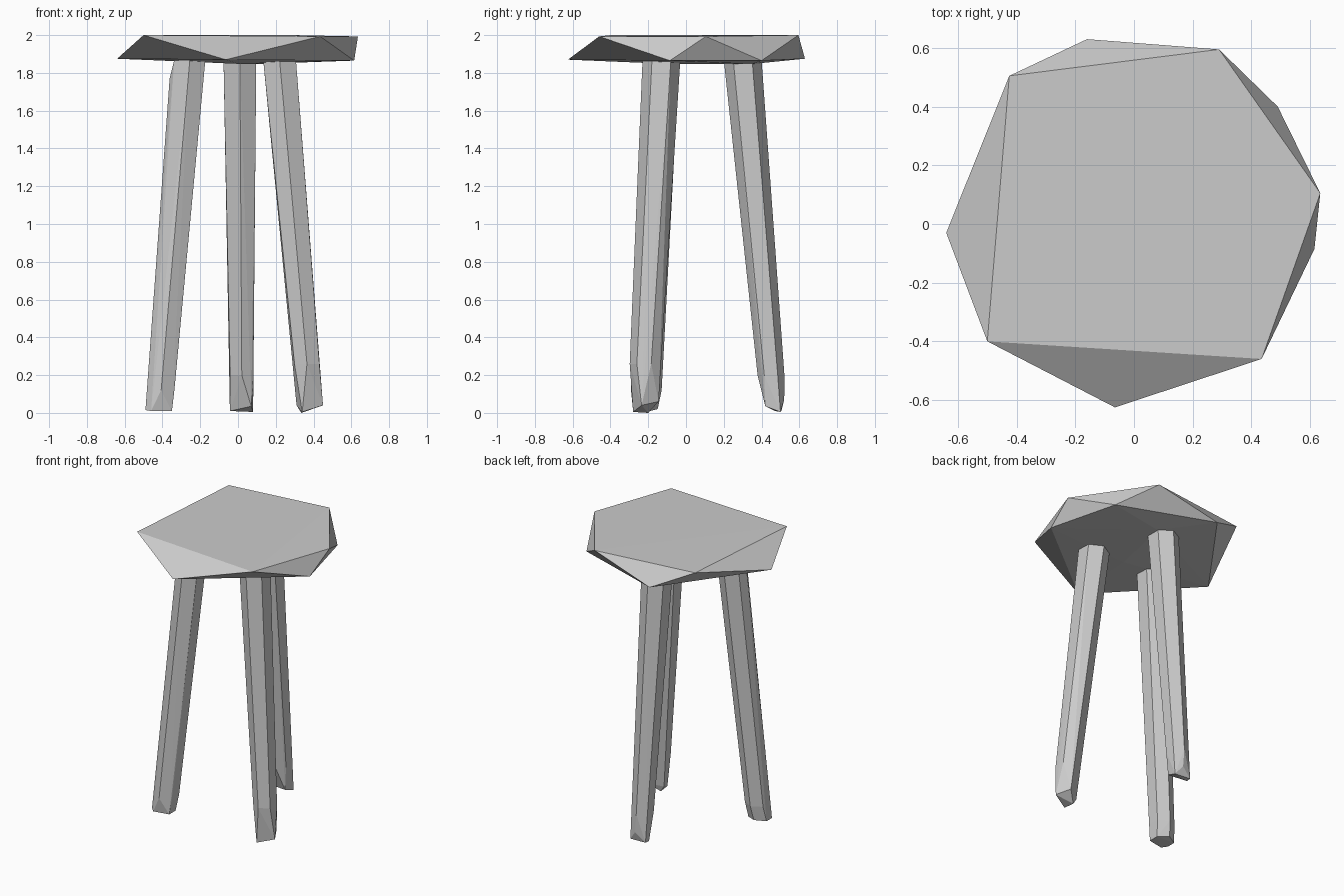
import bpy, bmesh
from math import cos, sin, pi

if "Cube" in bpy.data.objects:
    bpy.data.objects.remove(bpy.data.objects["Cube"])


def hull(name, points):
    """Faceted solid wrapped around a few points."""
    bm = bmesh.new()
    for p in points:
        bm.verts.new(p)
    res = bmesh.ops.convex_hull(bm, input=bm.verts[:])
    loose = {g for g in res["geom_interior"] + res["geom_unused"]
             if isinstance(g, bmesh.types.BMVert)}
    bmesh.ops.delete(bm, geom=list(loose), context='VERTS')
    bmesh.ops.recalc_face_normals(bm, faces=bm.faces[:])
    mesh = bpy.data.meshes.new(name)
    bm.to_mesh(mesh)
    bm.free()
    obj = bpy.data.objects.new(name, mesh)
    bpy.context.collection.objects.link(obj)
    return obj


def ring(x, y, z, r, sides=6):
    """Hexagonal section with a corner pointing along y."""
    return [(x + r * cos(pi / 2 + 2 * pi * i / sides),
             y + r * sin(pi / 2 + 2 * pi * i / sides), z) for i in range(sides)]


# Seat: pentagon top, twisted pentagon rim, slightly bulging underside
seat_top = [(-.425, .505, 2.0), (.29, .595, 2.0), (.635, .105, 1.993),
            (.435, -.46, 1.993), (-.5, -.4, 2.0)]
seat_rim = [(-.16, .63, 1.875), (.49, .40, 1.865), (.615, -.085, 1.865),
            (-.065, -.625, 1.87), (-.64, -.03, 1.875)]
seat_under = [(.1, .35, 1.847), (0, -.1, 1.848)]
hull("seat", seat_top + seat_rim + seat_under)

# Splayed legs: tapering hexagonal shafts with chipped feet
hull("back_leg", ring(.01, .3, 1.87, .1) + ring(.02, .45, .2, .071)
     + [(-.043, .47, .01), (.07, .42, .035), (.08, .5, .005),
        (-.04, .505, .01), (.03, .52, .07)])
hull("right_leg", ring(.22, -.13, 1.87, .1) + ring(.365, -.222, .26, .076)
     + [(.31, -.2, .04), (.34, -.28, .005), (.335, -.2, 0),
        (.45, -.235, .04), (.40, -.145, .06)])
hull("left_leg", ring(-.255, -.13, 1.87, .095) + ring(-.407, -.21, .12, .081)
     + [(-.49, -.25, .015), (-.46, -.28, .01), (-.35, -.26, .01),
        (-.35, -.19, .01), (-.42, -.15, .02), (-.49, -.19, .015)]
     + [(-.362, -.15, 1.77)])
